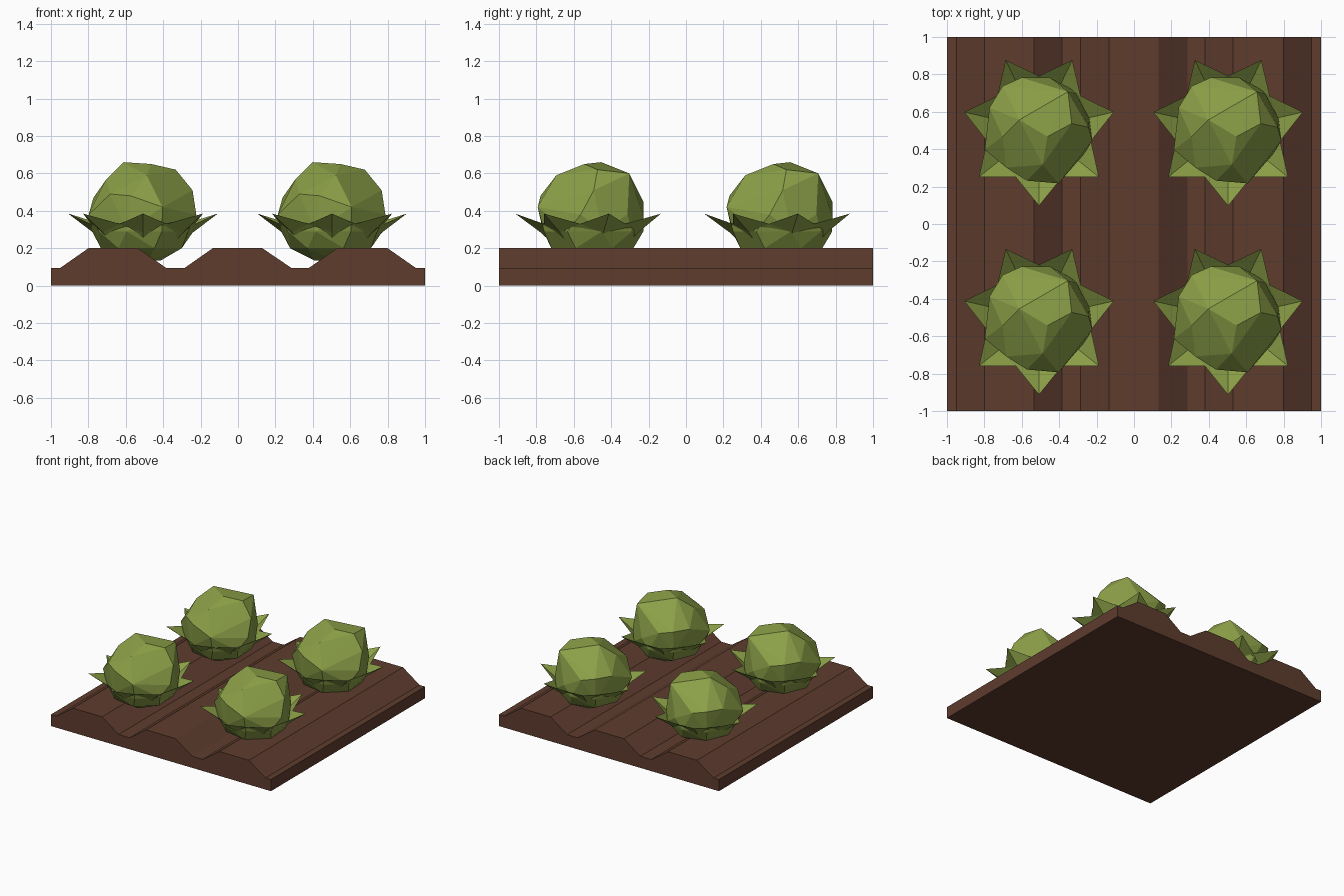
import bpy, bmesh, math

if "Cube" in bpy.data.objects:
    bpy.data.objects.remove(bpy.data.objects["Cube"])


def material(name, rgb):
    m = bpy.data.materials.new(name)
    m.diffuse_color = (*rgb, 1)
    m.use_nodes = True
    m.node_tree.nodes["Principled BSDF"].inputs["Base Color"].default_value = m.diffuse_color
    return m


soil_mat = material("soil_brown", (0.112, 0.045, 0.027))
leaf_mat = material("leaf_green", (0.258, 0.347, 0.063))


def mesh_from(bm, name, mat):
    me = bpy.data.meshes.new(name)
    bm.to_mesh(me)
    bm.free()
    me.materials.append(mat)
    return me


def place(name, me, loc=(0, 0, 0)):
    ob = bpy.data.objects.new(name, me)
    ob.location = loc
    bpy.context.collection.objects.link(ob)
    return ob


# Ploughed soil: ridge profile extruded along y
profile = [(-1, 0), (-1, 0.095), (-0.95, 0.095), (-0.80, 0.2), (-0.535, 0.2),
           (-0.385, 0.095), (-0.285, 0.095), (-0.135, 0.2), (0.13, 0.2),
           (0.285, 0.095), (0.38, 0.095), (0.53, 0.2), (0.80, 0.2),
           (0.95, 0.095), (1, 0.095), (1, 0)]
bm = bmesh.new()
face = bm.faces.new([bm.verts.new((x, -1, z)) for x, z in profile])
ext = bmesh.ops.extrude_face_region(bm, geom=[face], use_keep_orig=True)
bmesh.ops.translate(bm, vec=(0, 2, 0),
                    verts=[g for g in ext["geom"] if isinstance(g, bmesh.types.BMVert)])
bmesh.ops.recalc_face_normals(bm, faces=bm.faces)
place("soil_bed", mesh_from(bm, "soil_bed", soil_mat))

# Cabbage head: faceted hull around a crooked crown and a tapering underside
crown = [(-0.105, 0.05, 0.66), (0.045, -0.04, 0.65), (0.155, 0.20, 0.60),
         (0.175, 0.03, 0.62), (0.02, -0.19, 0.59), (-0.195, -0.04, 0.57),
         (-0.095, 0.275, 0.45), (-0.195, 0.23, 0.47), (-0.265, 0.115, 0.47),
         (0.265, 0.01, 0.51), (0.285, -0.06, 0.38), (0.105, -0.29, 0.42),
         (-0.065, -0.275, 0.48), (-0.175, -0.205, 0.49), (-0.29, -0.11, 0.38),
         (0.20, 0.19, 0.38), (0.06, 0.275, 0.37)]
bm = bmesh.new()
for p in crown:
    bm.verts.new(p)
for z, r, n, turn in ((0.29, 0.275, 9, 0.2), (0.20, 0.225, 7, 0.5), (0.135, 0.10, 4, 0.3)):
    for i in range(n):
        a = turn + math.tau * i / n
        bm.verts.new((r * math.cos(a), r * math.sin(a), z))
hull = bmesh.ops.convex_hull(bm, input=bm.verts)
loose = {g for g in hull["geom_interior"] + hull["geom_unused"]
         if isinstance(g, bmesh.types.BMVert)}
bmesh.ops.delete(bm, geom=list(loose), context="VERTS")
bmesh.ops.recalc_face_normals(bm, faces=bm.faces)
head = mesh_from(bm, "cabbage_head", leaf_mat)

# Outer leaves: seven-pointed creased collar, tucked into the head below
bm = bmesh.new()
N = 7


def ring(r, z, offset):
    return [bm.verts.new((r * math.cos(a), r * math.sin(a), z))
            for a in (-math.pi / 2 + math.tau * (i + offset) / N for i in range(N))]


tips = ring(0.41, 0.385, 0)
creases = ring(0.275, 0.285, 0)
valleys = ring(0.285, 0.33, 0.5)
low = ring(0.20, 0.215, 0)
for i in range(N):
    j = (i + 1) % N
    bm.faces.new((creases[i], tips[i], valleys[i]))
    bm.faces.new((creases[i], valleys[i - 1], tips[i]))
    bm.faces.new((low[i], creases[i], valleys[i]))
    bm.faces.new((low[i], valleys[i], low[j]))
    bm.faces.new((low[j], valleys[i], creases[j]))
bmesh.ops.recalc_face_normals(bm, faces=bm.faces)
collar = mesh_from(bm, "outer_leaves", leaf_mat)

# Four cabbages in a grid
for row, y in (("front", -0.503), ("back", 0.507)):
    for side, x in (("left", -0.508), ("right", 0.503)):
        place(f"cabbage_head_{row}_{side}", head, (x, y, 0))
        place(f"outer_leaves_{row}_{side}", collar, (x, y, 0))
